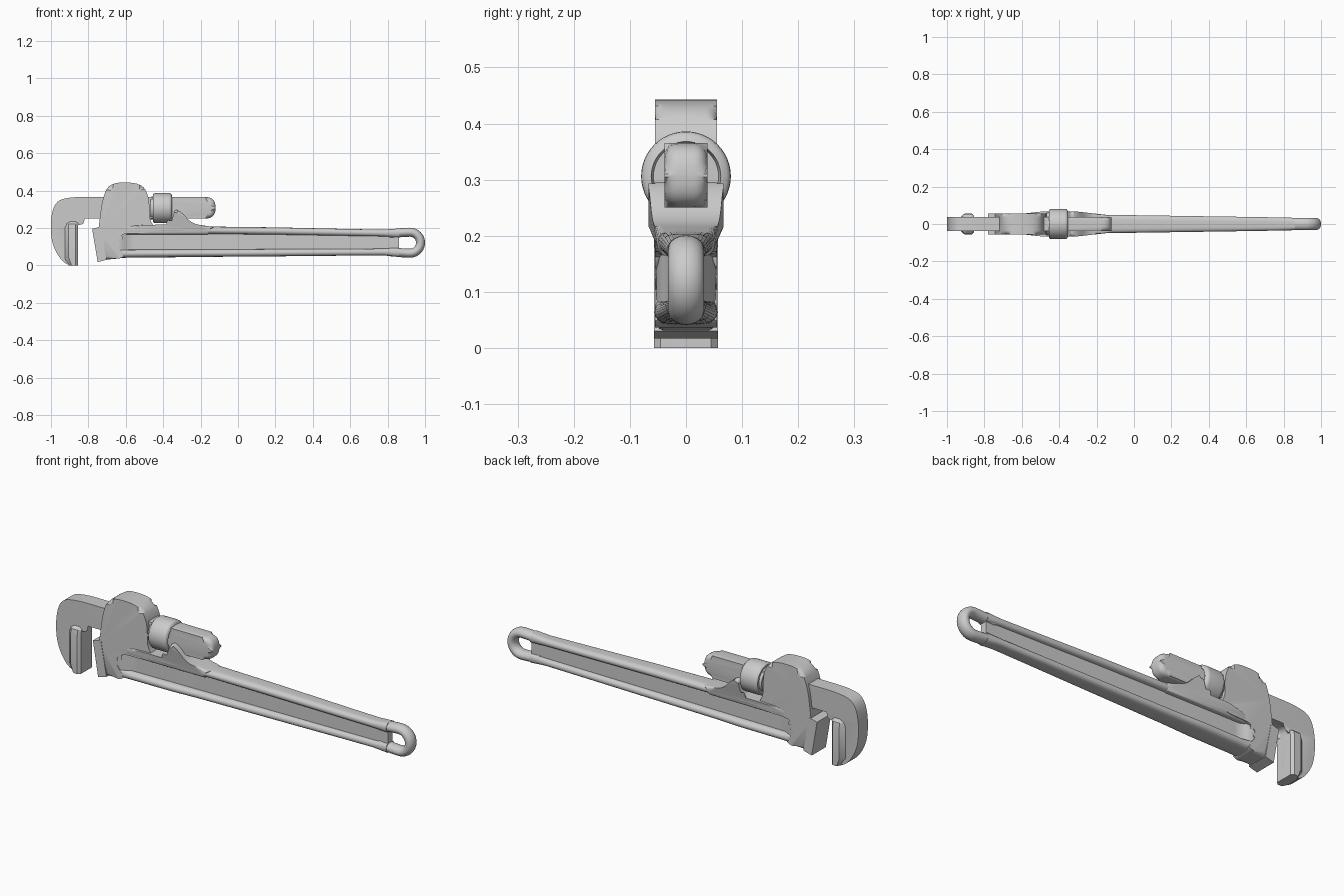
import bpy, bmesh
from math import sin, cos, pi, radians
from mathutils import Vector

if "Cube" in bpy.data.objects:
    bpy.data.objects.remove(bpy.data.objects["Cube"])


def finish(name, bm, angle=40):
    bmesh.ops.recalc_face_normals(bm, faces=bm.faces)
    me = bpy.data.meshes.new(name)
    bm.to_mesh(me)
    bm.free()
    ob = bpy.data.objects.new(name, me)
    bpy.context.collection.objects.link(ob)
    bpy.ops.object.select_all(action='DESELECT')
    ob.select_set(True)
    bpy.context.view_layer.objects.active = ob
    bpy.ops.object.shade_smooth_by_angle(angle=radians(angle))
    return ob


def rounded(pts, steps=7):
    """Outline of (x, z, corner radius) points with each corner rounded."""
    out = []
    for i, (x, z, r) in enumerate(pts):
        p = Vector((x, z))
        a = Vector(pts[i - 1][:2]) - p
        b = Vector(pts[(i + 1) % len(pts)][:2]) - p
        if r == 0:
            out.append(p)
            continue
        pa = p + a.normalized() * min(r, a.length * .49)
        pb = p + b.normalized() * min(r, b.length * .49)
        for k in range(steps + 1):
            t = k / steps
            out.append(pa * (1 - t) ** 2 + p * 2 * t * (1 - t) + pb * t * t)
    return out


def plate(name, pts, half, bevel=0, shape=None):
    """Side outline extruded across y, with rounded rims."""
    bm = bmesh.new()
    pts = rounded(pts)
    caps = [bm.faces.new([bm.verts.new((p.x, s * half, p.y)) for p in pts])
            for s in (-1, 1)]
    a, b = [list(f.verts) for f in caps]
    for i in range(len(a)):
        bm.faces.new((a[i - 1], a[i], b[i], b[i - 1]))
    if bevel:
        rim = [e for f in caps for e in f.edges]
        bmesh.ops.bevel(bm, geom=rim, offset=bevel, segments=5, profile=.5,
                        affect='EDGES', clamp_overlap=False)
    if shape:
        for v in bm.verts:
            v.co.y *= shape(v.co.x, v.co.z)
    return finish(name, bm)


def loft(name, rings, closed=False, angle=40):
    """Skin a row of equal point rings; closed joins last ring to first."""
    bm = bmesh.new()
    rs = [[bm.verts.new(p) for p in ring] for ring in rings]
    n = len(rs[0])
    for j in range(0 if closed else 1, len(rs)):
        for i in range(n):
            bm.faces.new((rs[j - 1][i - 1], rs[j - 1][i], rs[j][i], rs[j][i - 1]))
    if not closed:
        bm.faces.new(rs[0])
        bm.faces.new(rs[-1])
    return finish(name, bm, angle)


def lerp_table(table, x):
    for a, b in zip(table, table[1:]):
        if x <= b[0]:
            t = (x - a[0]) / (b[0] - a[0])
            return [p + (q - p) * t for p, q in zip(a[1:], b[1:])]
    return table[-1][1:]


# Hook jaw with long shank
plate("hook_jaw", [(-.855, 0, 0), (-.855, .25, .035), (-.12, .25, .055),
                   (-.12, .365, .055), (-.89, .366, .07), (-.975, .345, .08),
                   (-1.003, .25, .07), (-.998, .12, .07), (-.95, .03, .05),
                   (-.905, 0, .025)], .038, .024)

# Toothed block of the hook jaw, wider than the hook
plan = [(-.935, .03), (-.905, .057), (-.868, .057), (-.855, .045)]
plan += [(x, -y) for x, y in reversed(plan)]


def tooth_ring(z, back, s):
    return [(max(x, back + (x + .935) * .5), y * s, z) for x, y in plan]


loft("hook_teeth", [tooth_ring(0, -.905, 1), tooth_ring(.04, -.935, 1),
                    tooth_ring(.2, -.935, 1), tooth_ring(.222, -.925, .92),
                    tooth_ring(.238, -.91, .6)], angle=25)

# Heel jaw
plate("heel_jaw", [(-.78, .195, 0), (-.735, .207, 0), (-.703, .03, 0),
                   (-.75, .017, 0)], .057)

# Head housing
plate("head_housing", [(-.712, .03, 0), (-.745, .2, .02), (-.725, .36, .07),
                       (-.685, .443, .07), (-.52, .443, .08), (-.474, .37, .07),
                       (-.474, .25, .03), (-.44, .19, .03), (-.5, .172, .03),
                       (-.625, .17, .05), (-.655, .12, .04), (-.625, .075, .05),
                       (-.6, .06, .02), (-.62, .038, .02)], .055, .02)

# Spur cradle under the nut, flared around x = -0.4
plate("spur_cradle", [(-.6, .165, 0), (-.6, .21, 0), (-.47, .217, .03),
                      (-.36, .217, .03), (-.337, .302, .02), (-.30, .283, .03),
                      (-.245, .222, .04), (-.13, .205, 0), (-.16, .165, 0)],
      .067, .018, lambda x, z: 1 - .25 * min(1, max(0, abs(x + .4) - .09) / .15))

# Handle: x, bottom, top, half width, groove half height, web share of width
stations = [(-.71, .032, .2, .053, .04, .95), (-.63, .04, .21, .055, .043, .95),
            (-.58, .041, .212, .055, .043, .5), (-.35, .043, .212, .056, .043, .45),
            (-.2, .045, .208, .05, .042, .45), (.2, .048, .203, .044, .039, .45),
            (.6, .052, .194, .038, .035, .45), (.78, .053, .191, .035, .033, .45),
            (.86, .045, .197, .033, .029, .5)]


def handle_ring(x):
    zb, zt, w, g, web = lerp_table(stations, x)
    zc, h = (zb + zt) / 2, (zt - zb) / 2
    zr, r = (g + h) / 2, (h - g) / 2
    quarter = []
    for k in range(13):
        a = -pi / 2 + pi * k / 12
        y0 = w * web if a < 0 else w * .35
        quarter.append((y0 + (w - y0) * max(0, cos(a)) ** .8, zr + r * sin(a)))
    half = [(y, -z) for y, z in reversed(quarter)] + quarter
    side = [(x, y, zc + z) for y, z in half]
    return side + [(x, -y, z) for _, y, z in reversed(side)]


loft("handle", [handle_ring(-.71 + 1.57 * i / 60) for i in range(61)])

# Hanging loop: oval tube bent in a U at the end of the handle
path = [(.81, .048), (.84, .05), (.87, .0535), (.9, .0555)]
arc = [(.92 + .056 * sin(pi * k / 20), .056 * cos(pi * k / 20)) for k in range(21)]
path = path + arc + [(x, -z) for x, z in reversed(path)]
path = [Vector((x, .121 + z)) for x, z in path]
rings = []
for i, p in enumerate(path):
    d = (path[min(i + 1, len(path) - 1)] - path[max(i - 1, 0)]).normalized()
    ring = []
    for k in range(20):
        a = 2 * pi * k / 20
        q = p + Vector((-d.y, d.x)) * .024 * cos(a)
        ring.append((q.x, .032 * sin(a), q.y))
    rings.append(ring)
loft("hanging_loop", rings)

# Adjusting nut, turned around the shank
outline = [(-.468, .035), (-.468, .06), (-.455, .062), (-.455, .073), (-.448, .079),
           (-.44, .08), (-.37, .08), (-.362, .079), (-.355, .073), (-.352, .062),
           (-.37, .058), (-.37, .035)]
loft("adjusting_nut", [[(x, r * cos(2 * pi * k / 48), .306 + r * sin(2 * pi * k / 48))
                        for k in range(48)] for x, r in outline], closed=True)
